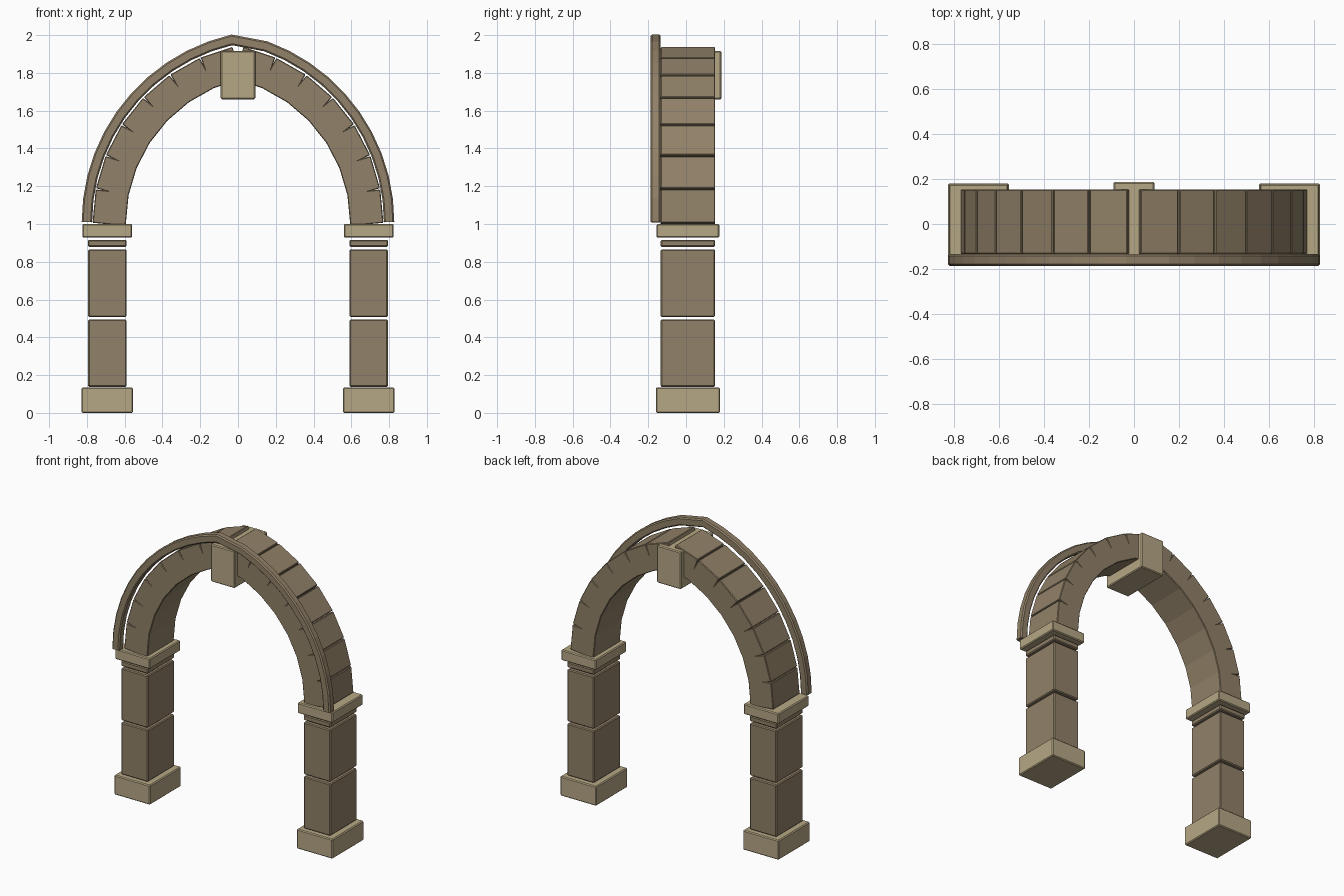
import bpy, bmesh
from math import radians, sin, cos
from mathutils import Vector, Matrix

cube = bpy.data.objects.get("Cube")
if cube:
    bpy.data.objects.remove(cube, do_unlink=True)


def material(name, rgb):
    m = bpy.data.materials.new(name)
    m.use_nodes = True
    m.diffuse_color = (*rgb, 1)
    m.node_tree.nodes["Principled BSDF"].inputs["Base Color"].default_value = (*rgb, 1)
    return m


LIGHT = material("pale_sandstone", (0.47, 0.39, 0.235))
DARK = material("brown_stone", (0.285, 0.22, 0.138))
DEPTH_MID = 0.01      # centre of the wall thickness
DEPTH = 0.288


def finish(name, bm, mat):
    bmesh.ops.recalc_face_normals(bm, faces=bm.faces)
    mesh = bpy.data.meshes.new(name)
    bm.to_mesh(mesh)
    bm.free()
    mesh.materials.append(mat)
    obj = bpy.data.objects.new(name, mesh)
    bpy.context.collection.objects.link(obj)
    return obj


def block(name, centre, size, mat, tilt=0.0, bevel=0.006):
    """Chamfered stone block, turned by tilt in the plane of the arch."""
    bm = bmesh.new()
    bmesh.ops.create_cube(bm, size=1)
    bmesh.ops.scale(bm, vec=size, verts=bm.verts)
    bmesh.ops.bevel(bm, geom=bm.edges[:], offset=bevel, segments=1, affect='EDGES')
    bm.transform(Matrix.Translation(centre) @ Matrix.Rotation(-tilt, 4, 'Y'))
    return finish(name, bm, mat)


# Pillars: name, width, depth, bottom, top, material
COURSES = [
    ("base", 0.272, 0.34, 0.0, 0.134, LIGHT),
    ("lower_block", 0.203, DEPTH, 0.138, 0.494, DARK),
    ("upper_block", 0.203, DEPTH, 0.508, 0.866, DARK),
    ("neck", 0.205, DEPTH, 0.879, 0.916, DARK),
    ("capital", 0.264, 0.333, 0.928, 1.0, LIGHT),
]
# Pointed arch: each half is struck from a centre past the middle line
OFFSET, SPRING = 0.19, 1.003
R_IN, R_OUT = 0.78, 0.956
STONES, STEP = 7, radians(11)

for side, s in (("left", 1), ("right", -1)):
    for part, w, d, z0, z1, mat in COURSES:
        block(f"{side}_{part}", (s * 0.692, DEPTH_MID, (z0 + z1) / 2),
              (w, d, z1 - z0), mat)
    # Straight stones that open into narrow joints on the outside
    r = (R_IN + R_OUT) / 2
    for i in range(STONES):
        a = (i + 0.5) * STEP
        block(f"{side}_arch_stone_{i + 1}",
              (s * (r * cos(a) - OFFSET), DEPTH_MID, SPRING + r * sin(a)),
              (R_OUT - R_IN, DEPTH, 0.177), DARK, tilt=s * a, bevel=0.004)

# Keystone
block("keystone", (0, DEPTH_MID, 1.788), (0.183, 0.354, 0.256), LIGHT)

# Hood moulding: one bar swept up the right side and down the left
R_HOOD, SPAN, N = 0.99, radians(77), 11
angles = [SPAN * i / N for i in range(N + 1)]
arc = [(R_HOOD * cos(a) - OFFSET, 1.01 + R_HOOD * sin(a)) for a in angles]
path = [Vector((-x, z)) for x, z in arc] + [Vector(p) for p in reversed(arc[:-1])]

HALF, C = 0.0275, 0.008
Y0, Y1 = -0.187, -0.134
profile = [(-HALF, Y0 + C), (-HALF + C, Y0), (HALF - C, Y0), (HALF, Y0 + C),
           (HALF, Y1 - C), (HALF - C, Y1), (-HALF + C, Y1), (-HALF, Y1 - C)]
bm = bmesh.new()
rings = []
for i, p in enumerate(path):
    before = (p - path[i - 1]).normalized() if i else Vector((0, 1))
    after = (path[i + 1] - p).normalized() if i < len(path) - 1 else Vector((0, -1))
    along = (before + after).normalized()
    mitre = Vector((-along.y, along.x)) / along.dot(after)
    rings.append([bm.verts.new((p.x + mitre.x * u, y, p.y + mitre.y * u))
                  for u, y in profile])
for a, b in zip(rings, rings[1:]):
    for k in range(len(profile)):
        n = (k + 1) % len(profile)
        bm.faces.new((a[k], a[n], b[n], b[k]))
bm.faces.new(rings[0])
bm.faces.new(rings[-1])
finish("hood_moulding", bm, DARK)
